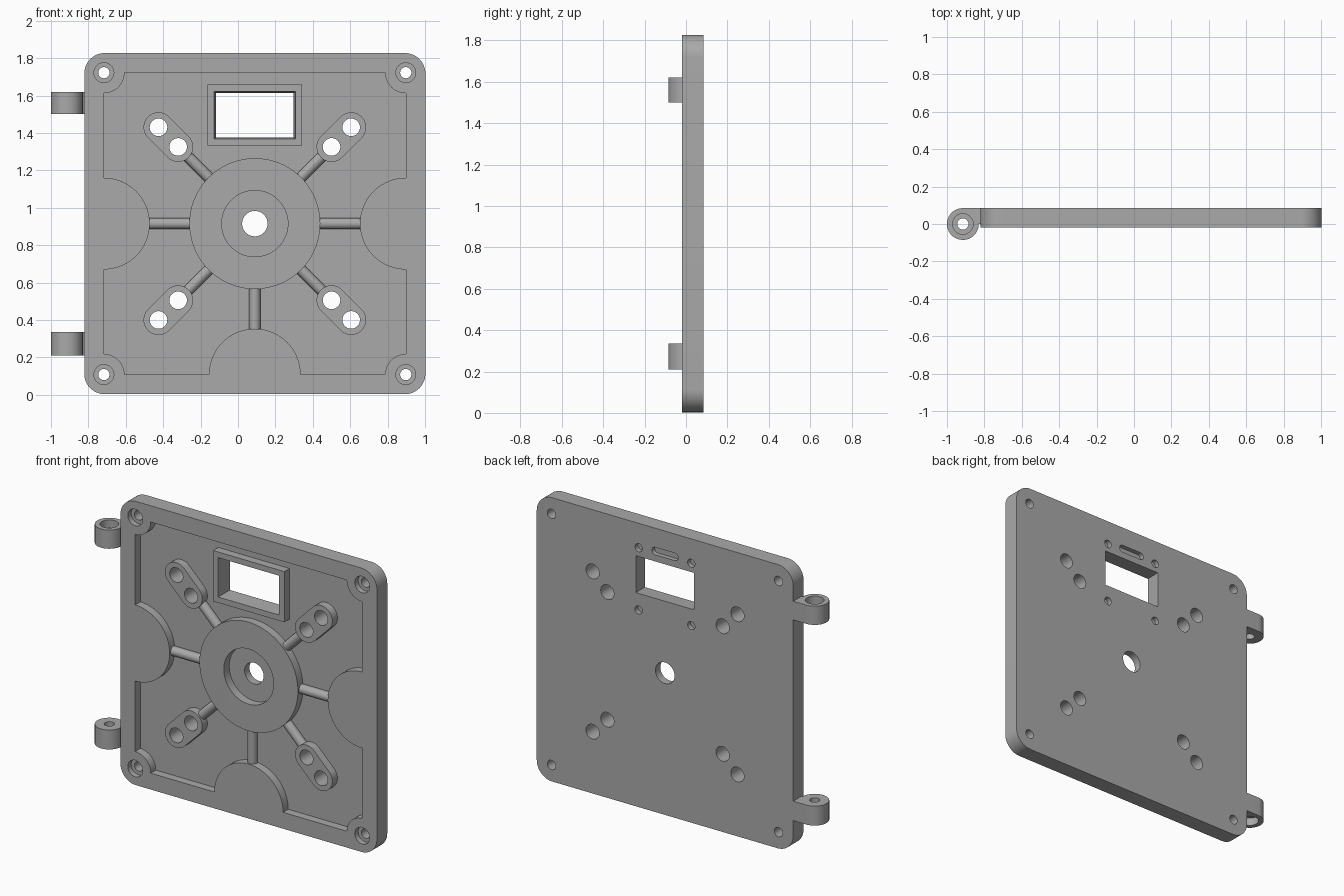
import bpy, bmesh
from math import cos, sin, pi, radians
from mathutils import Vector

cube = bpy.data.objects.get("Cube")
if cube:
    bpy.data.objects.remove(cube)

CX, CZ = 0.09, 0.915          # centre of the plate
FRONT, FLOOR, BACK = -0.02, 0.032, 0.085
HALF, INNER = 0.912, 0.807    # half sizes of plate and pocket

grey = bpy.data.materials.new("mid grey")
grey.use_nodes = True
colour = (0.4, 0.4, 0.4, 1)
grey.diffuse_color = colour
grey.node_tree.nodes["Principled BSDF"].inputs["Base Color"].default_value = colour


def arc(x, z, r, a0=0, a1=360, n=48):
    """Points along an arc; a full circle leaves out the repeated point."""
    count = n if a1 - a0 == 360 else n + 1
    angles = [radians(a0 + (a1 - a0) * i / n) for i in range(count)]
    return [(x + r * cos(a), z + r * sin(a)) for a in angles]


def rect(x, z, hx, hz):
    return [(x - hx, z - hz), (x + hx, z - hz), (x + hx, z + hz), (x - hx, z + hz)]


def rounded(x, z, h, r):
    pts = []
    for i, (sx, sz) in enumerate([(1, 1), (-1, 1), (-1, -1), (1, -1)]):
        pts += arc(x + sx * (h - r), z + sz * (h - r), r, 90 * i, 90 * i + 90, 12)
    return pts


def slot(p, q, r):
    d = Vector(q) - Vector(p)
    a = Vector((1, 0)).angle_signed(d) * -180 / pi
    return arc(*q, r, a - 90, a + 90, 24) + arc(*p, r, a + 90, a + 270, 24)


def prism(name, pts, lo, hi, upright=False, taper=None):
    """Extrude an outline along y, or along z when upright."""
    place = (lambda a, b, t: (a, b, t)) if upright else (lambda a, b, t: (a, t, b))
    bm = bmesh.new()
    low = [bm.verts.new(place(a, b, lo)) for a, b in pts]
    high = [bm.verts.new(place(a, b, hi)) for a, b in (taper or pts)]
    bm.faces.new(low)
    bm.faces.new(high)
    for i in range(len(pts)):
        j = (i + 1) % len(pts)
        bm.faces.new((low[i], low[j], high[j], high[i]))
    bmesh.ops.recalc_face_normals(bm, faces=bm.faces)
    return finish(name, bm)


def rod(name, p, q, r):
    """Cylinder between two points."""
    p, q = Vector(p), Vector(q)
    bm = bmesh.new()
    bmesh.ops.create_cone(bm, cap_ends=True, segments=32, radius1=r, radius2=r,
                          depth=(q - p).length)
    ob = finish(name, bm)
    turn = (q - p).to_track_quat('Z', 'Y').to_matrix().to_4x4()
    turn.translation = (p + q) / 2
    ob.data.transform(turn)
    return ob


def finish(name, bm):
    mesh = bpy.data.meshes.new(name)
    bm.to_mesh(mesh)
    bm.free()
    mesh.materials.append(grey)
    ob = bpy.data.objects.new(name, mesh)
    bpy.context.collection.objects.link(ob)
    return ob


def cut(target, cutters):
    """Subtract each cutter in turn, then discard it."""
    for c in cutters:
        c.hide_render = True
        mod = target.modifiers.new("cut", 'BOOLEAN')
        mod.operation, mod.solver, mod.object = 'DIFFERENCE', 'EXACT', c
    graph = bpy.context.evaluated_depsgraph_get()
    mesh = bpy.data.meshes.new_from_object(target.evaluated_get(graph))
    target.modifiers.clear()
    target.data = mesh
    for c in cutters:
        bpy.data.objects.remove(c)


# Pocket volume, from which the raised islands are removed
pocket = prism("pocket_cutter", rect(CX, CZ, INNER, INNER), -0.1, FLOOR)
corners = [(sx, sz) for sx in (-1, 1) for sz in (-1, 1)]
outlines = [arc(CX - INNER, CZ, 0.245, n=64), arc(CX + INNER, CZ, 0.245, n=64),
            arc(CX, CZ - INNER, 0.245, n=64), arc(CX, CZ, 0.35, n=72),
            rect(CX, 1.495, 0.253, 0.163)]
for sx, sz in corners:
    outlines.append(arc(CX + sx * INNER, CZ + sz * INNER, 0.11))
    outlines.append(slot((CX + sx * 0.41, CZ + sz * 0.41),
                         (CX + sx * 0.515, CZ + sz * 0.515), 0.08))
islands = [prism("island", o, -0.2, 0.2) for o in outlines]

# Round ribs radiating from the hub
ends = [(0.6, 0), (-0.6, 0), (0, -0.6)] + [(sx * 0.41, sz * 0.41) for sx, sz in corners]
for dx, dz in ends:
    v = Vector((dx, 0, dz))
    hub = Vector((CX, 0.02, CZ))
    islands.append(rod("rib", hub + v.normalized() * 0.3, hub + v, 0.03))
cut(pocket, islands)

# Plate with pocket, centre bore and window
plate = prism("plate", rounded(CX, CZ, HALF, 0.11), FRONT, BACK)
cutters = [pocket,
           prism("hub_recess", arc(CX, CZ, 0.177, n=64), -0.1, 0.035),
           prism("hub_hole", arc(CX, CZ, 0.068), -0.1, 0.2),
           prism("window", rect(CX, 1.495, 0.218, 0.127), FRONT - 0.01, BACK + 0.01,
                 taper=rect(CX, 1.495, 0.206, 0.118)),
           prism("back_slot", slot((CX - 0.07, 1.68), (CX + 0.07, 1.68), 0.024),
                 0.055, 0.2)]

# Corner screw holes, pad holes and blind holes around the window
for sx, sz in corners:
    x, z = CX + sx * INNER, CZ + sz * INNER
    cutters += [prism("counterbore", arc(x, z, 0.053), -0.1, 0.015),
                prism("screw_hole", arc(x, z, 0.03, n=32), -0.1, 0.2),
                prism("blind_hole", arc(CX + sx * 0.187, 1.47 + sz * 0.2, 0.026, n=32),
                      0.055, 0.2)]
    for d in (0.41, 0.515):
        cutters.append(prism("pad_hole", arc(CX + sx * d, CZ + sz * d, 0.047), -0.1, 0.2))
cut(plate, cutters)

# Hinge lugs, each counterbored on its outer end
HX, R = -0.915, 0.085
EDGE = CX - HALF
lug = [(EDGE, R)] + arc(HX, 0, R, 90, 360) + [(EDGE, 0)]
parts = [plate]
for name, lo, hi, bore in [("lower_hinge", 0.21, 0.335, (0.1, 0.26)),
                           ("upper_hinge", 1.5, 1.62, (1.57, 1.8))]:
    hinge = prism(name, lug, lo, hi, upright=True)
    cut(hinge, [prism("pin_hole", arc(HX, 0, 0.03, n=32), lo - 0.1, hi + 0.1, True),
                prism("pin_bore", arc(HX, 0, 0.055), *bore, True)])
    parts.append(hinge)

# Smooth curved walls, crisp edges
bpy.ops.object.select_all(action='DESELECT')
for ob in parts:
    ob.select_set(True)
bpy.context.view_layer.objects.active = plate
bpy.ops.object.shade_smooth_by_angle(angle=radians(30))
